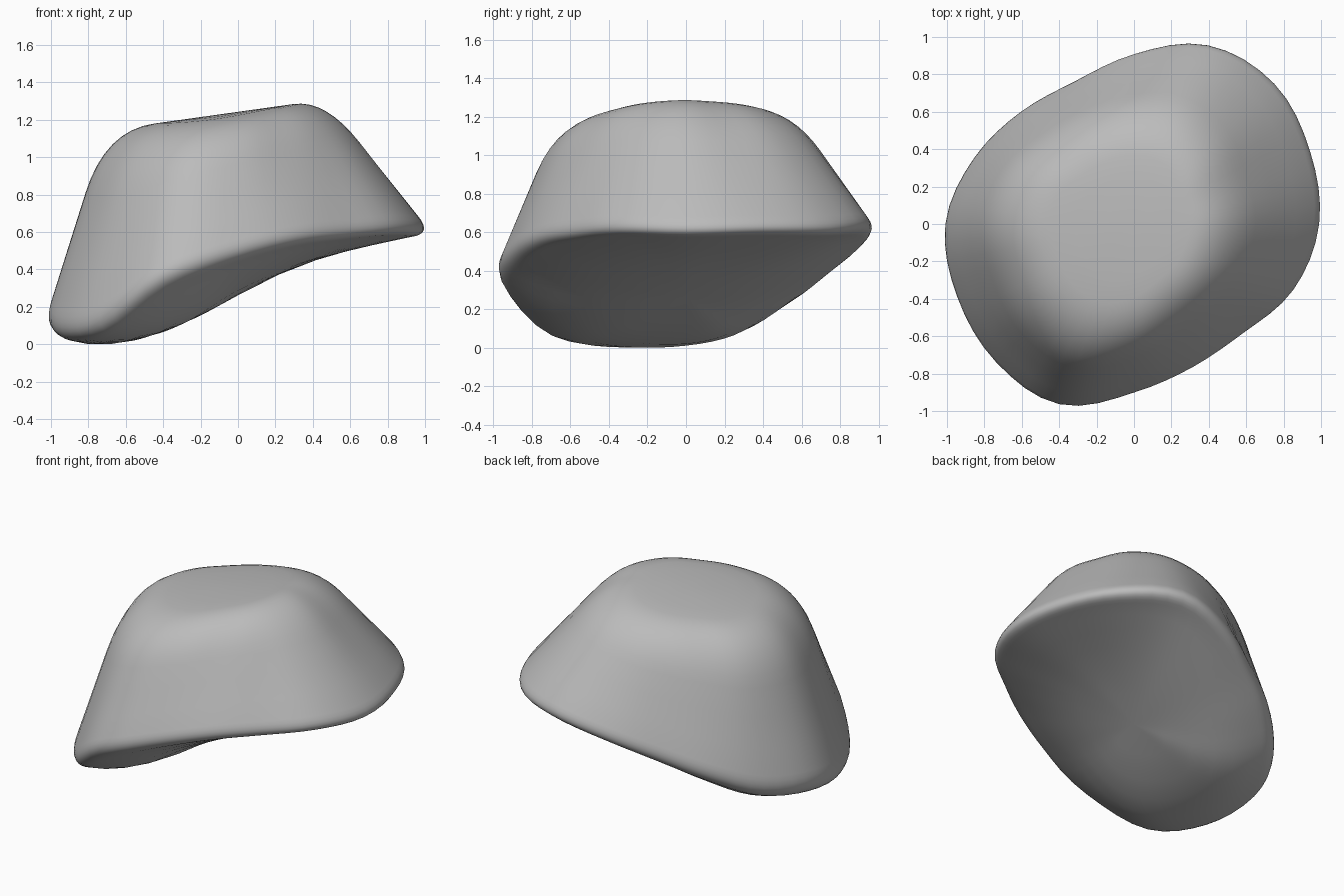
import bpy
import bmesh
import math
from mathutils import Vector

cube = bpy.data.objects.get("Cube")
if cube:
    bpy.data.objects.remove(cube, do_unlink=True)

SEGMENTS = 64

# Outlines, sampled counter-clockwise from +x in sixteen equal steps
RIM_RADIUS = [.99, 1.02, 1.06, 1.03, .90, .815, .84, .91,
              .995, 1.01, 1.03, 1.03, .89, .82, .82, .92]
RIM_HEIGHT = [.62, .63, .63, .64, .55, .43, .31, .18,
              .13, .07, .11, .36, .50, .58, .61, .63]
TOP_RADIUS = [.47, .46, .52, .57, .58, .58, .60, .68,
              .71, .70, .73, .72, .62, .52, .49, .47]


def around(values, turn):
    """Smooth periodic interpolation of an outline, turn in 0..1."""
    count = len(values)
    pos = turn * count
    i = int(pos)
    t = pos - i
    a, b, c, d = (values[(i + k) % count] for k in (-1, 0, 1, 2))
    return b + t / 2 * (c - a + t * (2*a - 5*b + 4*c - d + t * (3*(b - c) + d - a)))


def bend(start, control, end, steps):
    """Rounded corner between two points."""
    points = []
    for k in range(steps + 1):
        t = k / steps
        points.append(start * (1 - t)**2 + control * 2*t*(1 - t) + end * t**2)
    return points


def crown(x, y):
    return 1.275 + .14 * x - .12 * y * y


def belly(x):
    return .265 + .29 * math.tanh(1.9 * x + .1)


def profile(turn):
    """Section of the stone from the crown, over the rim, to the belly."""
    angle = turn * math.tau
    out = Vector((math.cos(angle), math.sin(angle), 0))
    up = Vector((0, 0, 1))
    top_r = around(TOP_RADIUS, turn)
    rim_r = around(RIM_RADIUS, turn)
    rim_z = around(RIM_HEIGHT, turn)
    rim = out * rim_r + up * rim_z
    power = 2.3 + 4 * max(0, -math.cos(angle - math.pi / 8))**4

    def top_point(s):
        p = out * top_r * s
        return p + up * crown(p.x, p.y)

    def under_point(s):
        p = out * rim_r * s
        return p + up * (belly(p.x) + (rim_z - belly(rim.x)) * s**power)

    shoulder = top_point(1)
    lip = out * rim_r * 1.045 + up * rim_z
    points = [top_point(s) for s in (.22, .45)]
    points += bend(top_point(.63), shoulder, shoulder.lerp(lip, .32), 8)
    points += [shoulder.lerp(lip, s) for s in (.5, .7)]
    points += bend(shoulder.lerp(lip, .87), lip, under_point(.93), 8)
    points += [under_point(s) for s in (.84, .72, .58, .42, .22)]
    return points


# Stone body, lofted around the vertical axis
bm = bmesh.new()
columns = [[bm.verts.new(p) for p in profile(i / SEGMENTS)] for i in range(SEGMENTS)]
top_pole = bm.verts.new((0, 0, crown(0, 0)))
low_pole = bm.verts.new((0, 0, belly(0)))
for i, left in enumerate(columns):
    right = columns[(i + 1) % SEGMENTS]
    bm.faces.new((top_pole, left[0], right[0]))
    bm.faces.new((low_pole, right[-1], left[-1]))
    for k in range(len(left) - 1):
        bm.faces.new((left[k], left[k + 1], right[k + 1], right[k]))

# Rest the lowest point on the ground
ground = min(v.co.z for v in bm.verts)
bmesh.ops.translate(bm, verts=bm.verts, vec=(0, 0, -ground))
bmesh.ops.recalc_face_normals(bm, faces=bm.faces)

mesh = bpy.data.meshes.new("stone")
bm.to_mesh(mesh)
bm.free()
stone = bpy.data.objects.new("stone", mesh)
bpy.context.collection.objects.link(stone)

# Plain grey colour
grey = bpy.data.materials.new("stone grey")
grey.use_nodes = True
colour = (.5, .5, .5, 1)
grey.diffuse_color = colour
grey.node_tree.nodes["Principled BSDF"].inputs["Base Color"].default_value = colour
mesh.materials.append(grey)

bpy.ops.object.select_all(action='DESELECT')
stone.select_set(True)
bpy.context.view_layer.objects.active = stone
bpy.ops.object.shade_smooth()
